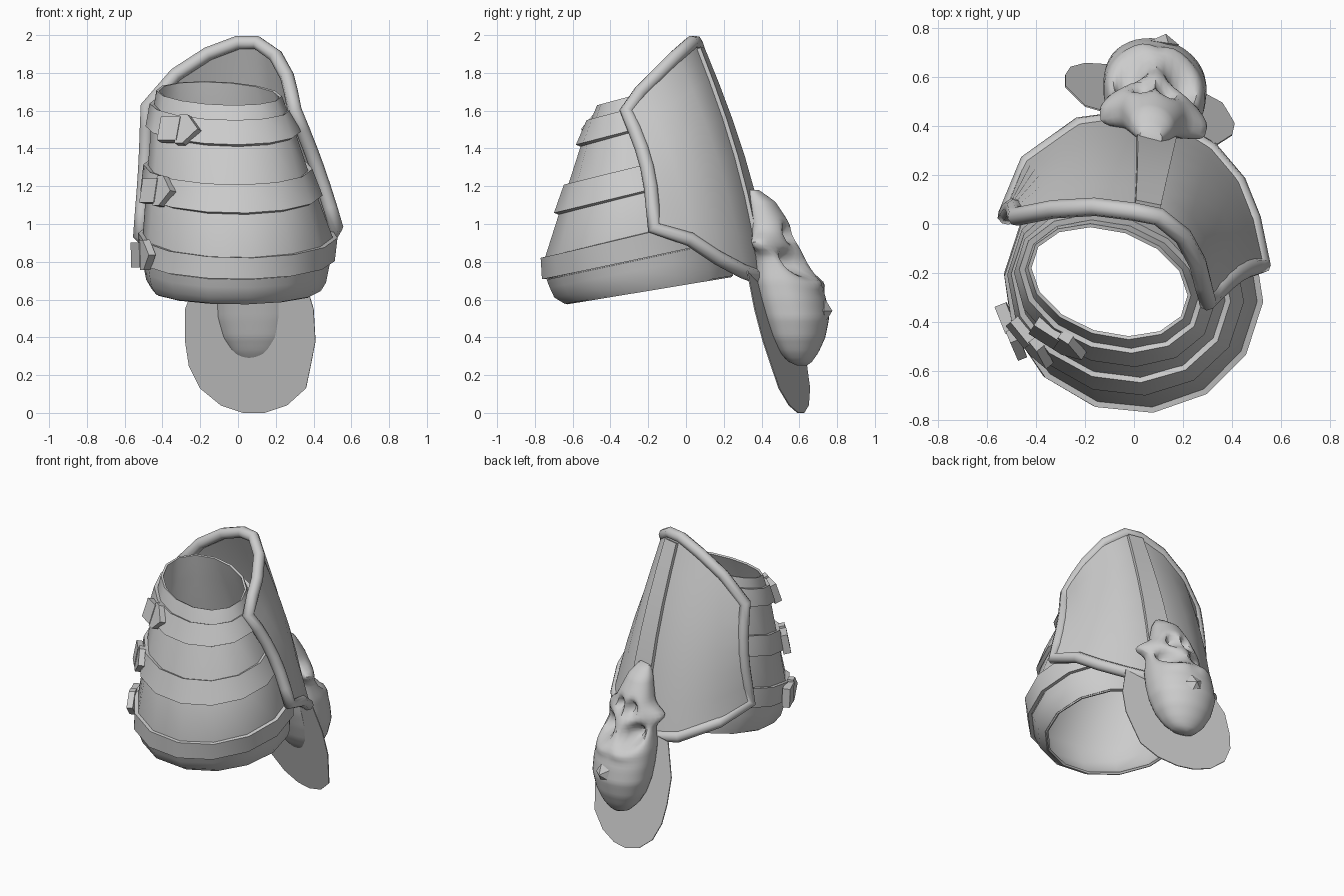
import bpy, bmesh
from math import sin, cos, pi, exp, radians
from mathutils import Vector

if "Cube" in bpy.data.objects:
    bpy.data.objects.remove(bpy.data.objects["Cube"])


def finish(name, verts, faces, thick=0.0, angle=40):
    me = bpy.data.meshes.new(name)
    me.from_pydata([tuple(v) for v in verts], [], faces)
    ob = bpy.data.objects.new(name, me)
    bpy.context.collection.objects.link(ob)
    bpy.ops.object.select_all(action='DESELECT')
    ob.select_set(True)
    bpy.context.view_layer.objects.active = ob
    if thick:
        m = ob.modifiers.new("thickness", 'SOLIDIFY')
        m.thickness, m.offset = thick, 0
        bpy.ops.object.modifier_apply(modifier=m.name)
    bm = bmesh.new()
    bm.from_mesh(me)
    bmesh.ops.recalc_face_normals(bm, faces=bm.faces)
    bm.to_mesh(me)
    bm.free()
    bpy.ops.object.shade_smooth_by_angle(angle=radians(angle))
    return ob


def loft(name, rows, closed=True, thick=0.0, caps=False):
    n, verts, faces = len(rows[0]), [p for r in rows for p in r], []
    for i in range(len(rows) - 1):
        for j in range(n if closed else n - 1):
            k = (j + 1) % n
            faces.append((i * n + j, i * n + k, (i + 1) * n + k, (i + 1) * n + j))
    if caps:
        faces += [tuple(range(n)), tuple(range((len(rows) - 1) * n, len(rows) * n))]
    return finish(name, verts, faces, thick)


def keyed(keys, z):
    """Interpolate rows of keys (first value descending) at z."""
    for a, b in zip(keys, keys[1:]):
        if a[0] >= z >= b[0]:
            t = (a[0] - z) / (a[0] - b[0])
            return [p + (q - p) * t for p, q in zip(a, b)]
    return list(keys[0] if z > keys[0][0] else keys[-1])


# Sleeve: tilted oval rings (z, cx, cy, rx, ry, slope), turned about z
SLEEVE = [(1.69, -.10, -.235, .335, .215, .28), (1.515, -.08, -.255, .38, .275, .27),
          (1.235, -.045, -.26, .435, .372, .25), (.935, 0, -.265, .50, .475, .24),
          (.80, -.01, -.25, .485, .477, .21), (.70, -.01, -.225, .465, .465, .18),
          (.65, -.01, -.195, .435, .435, .16)]
TURN = radians(-18)


def point(z, a, grow=0.0):
    z, cx, cy, rx, ry, s = keyed(SLEEVE, z)
    u, v = (rx + grow) * cos(a), (ry + grow) * sin(a)
    x, y = u * cos(TURN) - v * sin(TURN), u * sin(TURN) + v * cos(TURN)
    return Vector((cx + x, cy + y, z + s * y))


def ring(z, grow=0.0, n=14):
    return [point(z, 2 * pi * (i + .5) / n, grow) for i in range(n)]


loft("sleeve", [ring(k[0]) for k in SLEEVE], thick=.015)
loft("sleeve_hem", [ring(z, .006) for z in (.81, .76, .70, .655)], thick=.015)


# Straps with a buckle block and pointed tongue on each
def prism(name, outline, origin, t, up, nrm, depth):
    n = len(outline)
    v = [origin + t * a + up * b + nrm * d for d in (-depth / 2, depth / 2) for a, b in outline]
    f = [tuple(range(n)), tuple(range(n, 2 * n))]
    f += [(i, (i + 1) % n, n + (i + 1) % n, n + i) for i in range(n)]
    finish(name, v, f, angle=20)


for name, lo, hi, deg in (("upper", 1.50, 1.62, 250), ("middle", 1.16, 1.30, 233),
                          ("lower", .815, .94, 219)):
    loft(name + "_strap", [ring(hi, .02), ring(lo, .025)], thick=.025)
    a, mid = radians(deg), (lo + hi) / 2
    o = point(mid, a, .04)
    t = point(mid, a + .1) - point(mid, a - .1)
    t.z = 0
    t.normalize()
    up = point(hi, a) - point(lo, a)
    up = (up - t * up.dot(t)).normalized()
    nrm = t.cross(up).normalized()
    prism(name + "_buckle", [(-.12, -.065), (0, -.065), (0, .065), (-.12, .065)],
          o, t, up, nrm, .05)
    prism(name + "_strap_tongue", [(-.01, -.08), (.04, -.08), (.12, 0), (.04, .08), (-.01, .08)],
          o, t, up, nrm, .04)

# Back plate: columns from upper edge to lower edge, left to right
TOP = [(-.48, .03, 1.62), (-.33, .06, 1.79), (-.16, .07, 1.90), (0, .05, 1.96), (.10, .03, 1.96),
       (.2, -.05, 1.89), (.26, -.16, 1.78), (.28, -.24, 1.70), (.30, -.315, 1.60)]
LOW = [(-.52, .03, .94), (-.43, .25, .86), (-.22, .40, .76), (0, .43, .72), (.18, .38, .72),
       (.31, .30, .75), (.42, .17, .82), (.48, .02, .92), (.52, -.17, .98)]
OUT = Vector((.2, .95, .25)).normalized()


def plate(j, t, lift=0.0):
    return Vector(TOP[j]).lerp(Vector(LOW[j]), t) + OUT * (.04 * sin(pi * t) + lift)


rows = [[plate(j, i / 6) for j in range(9)] for i in range(7)]
loft("back_plate", rows, closed=False, thick=.03)
loft("plate_ridge", [[plate(j, .03 + .94 * i / 6, .018) for j in (3, 4)] for i in range(7)],
     closed=False, thick=.035)

# Rounded rim around the plate
edge = rows[0] + [r[-1] for r in rows[1:-1]] + rows[-1][::-1] + [r[0] for r in rows[-2:0:-1]]
cu = bpy.data.curves.new("plate_rim", 'CURVE')
cu.dimensions, cu.bevel_depth, cu.bevel_resolution = '3D', .038, 2
sp = cu.splines.new('POLY')
sp.points.add(len(edge) - 1)
for p, co in zip(sp.points, edge):
    p.co = (*co, 1)
sp.use_cyclic_u = True
sp.use_smooth = True
bpy.context.collection.objects.link(bpy.data.objects.new("plate_rim", cu))

# Upside-down skull: (z, inner depth, outer depth, half width)
SKULL = [(1.18, .33, .385, .045), (1.12, .33, .47, .085), (1.0, .34, .55, .125),
         (.9, .36, .59, .15), (.8, .37, .64, .185), (.7, .37, .70, .205), (.6, .39, .74, .21),
         (.5, .42, .755, .205), (.4, .455, .735, .175), (.32, .50, .70, .13),
         (.27, .545, .665, .08), (.25, .59, .64, .02)]


def skull_point(z, a):
    z, d0, d1, hw = keyed(SKULL, z)
    c, s = cos(a), sin(a)
    depth = s if s > 0 else -(-s) ** .65
    u, d = hw * c, (d0 + d1) / 2 + (d1 - d0) / 2 * depth
    bump = lambda cu, cz, ru, rz: exp(-((abs(u) - cu) / ru) ** 2 - ((z - cz) / rz) ** 2)
    if s > 0:
        d += .03 * bump(.08, .69, .08, .04) - .15 * bump(.105, .79, .05, .06)
        d -= .08 * bump(.045, .94, .032, .045)
    w = c ** 4 * exp(-((z - .90) / .05) ** 2)
    u += (1 if c > 0 else -1) * .07 * w
    return (.085 + u + .08 * (d - .55), d - .16 * u - .05 * w, z)


loft("skull", [[skull_point(1.18 - .93 * i / 44, 2 * pi * j / 40) for j in range(40)]
               for i in range(45)], caps=True)

# Pointed gem on the forehead
hub, side = Vector((.12, .73, .54)), Vector((.98, -.15, 0))
base = [hub + side * (.065 * cos(2 * pi * i / 5)) + Vector((0, .01, .065 * sin(2 * pi * i / 5)))
        for i in range(5)]
finish("forehead_gem", base + [hub + Vector((.01, .045, 0)), hub - Vector((0, .04, 0))],
       [(i, (i + 1) % 5, k) for i in range(5) for k in (5, 6)], angle=20)

# Cloth flap hanging behind the skull: (z, left x, right x)
FLAP = [(.75, -.2, .34), (.55, -.28, .40), (.38, -.28, .41), (.25, -.26, .385), (.13, -.2, .36),
        (.04, -.09, .26), (0, .03, .14)]
loft("cloth_flap", [[(l + (r - l) * i / 4, .36 + (.55 - z) * .28 + (.41 - l - (r - l) * i / 4) * .29, z)
                     for i in range(5)] for z, l, r in FLAP],
     closed=False, thick=.006)
